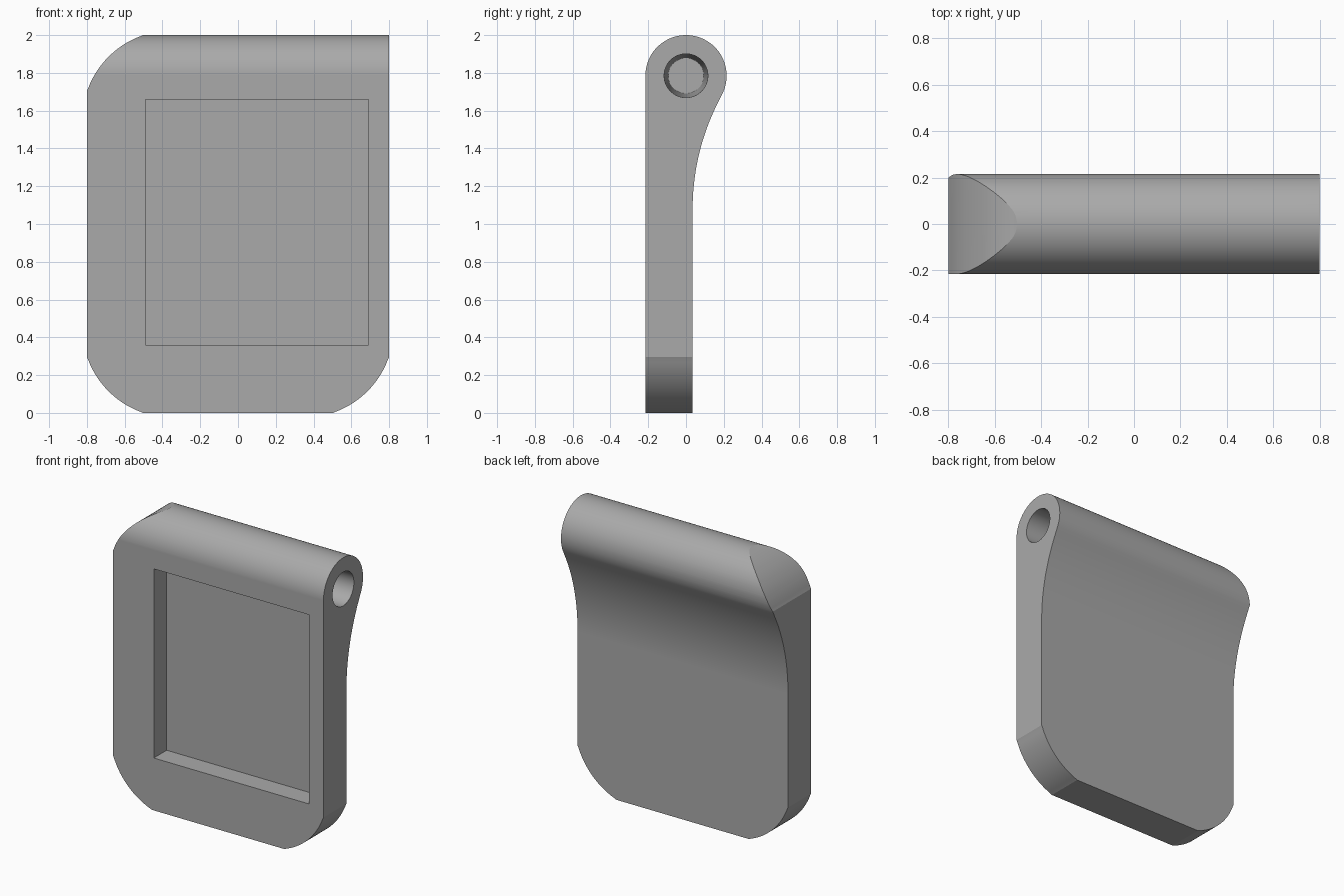
import bpy
from math import atan2, cos, sin, pi, hypot, radians

cube = bpy.data.objects.get("Cube")
if cube:
    bpy.data.objects.remove(cube, do_unlink=True)

grey = bpy.data.materials.new("plain grey")
grey.use_nodes = True
colour = (0.4, 0.4, 0.4, 1)
grey.diffuse_color = colour
grey.node_tree.nodes["Principled BSDF"].inputs["Base Color"].default_value = colour


def arc(cx, cz, r, start, end, steps):
    """Points along an arc, both ends included."""
    return [(cx + r * cos(start + (end - start) * i / steps),
             cz + r * sin(start + (end - start) * i / steps)) for i in range(steps + 1)]


def loft(name, first, second):
    """Solid between two matching rings of 3D points."""
    n = len(first)
    faces = [tuple(range(n)), tuple(range(2 * n - 1, n - 1, -1))]
    faces += [(i, i + n, (i + 1) % n + n, (i + 1) % n) for i in range(n)]
    mesh = bpy.data.meshes.new(name)
    mesh.from_pydata(first + second, [], faces)
    mesh.materials.append(grey)
    obj = bpy.data.objects.new(name, mesh)
    bpy.context.collection.objects.link(obj)
    # make the normals point outwards
    bpy.context.view_layer.objects.active = obj
    bpy.ops.object.mode_set(mode='EDIT')
    bpy.ops.mesh.select_all(action='SELECT')
    bpy.ops.mesh.normals_make_consistent(inside=False)
    bpy.ops.object.mode_set(mode='OBJECT')
    return obj


def along_x(points, x):
    return [(x, y, z) for y, z in points]


def along_y(points, y):
    return [(x, y, z) for x, z in points]


# Side profile: flat front, round barrel on top, concave sweep down the back
barrel_z, barrel_r, back_y, sweep_z, sweep_r = 1.785, 0.215, 0.035, 1.08, 1.247
sweep_y = back_y + sweep_r
tangent = atan2(sweep_z - barrel_z, sweep_y)
profile = [(back_y, 0), (-barrel_r, 0)]
profile += arc(0, barrel_z, barrel_r, pi, tangent, 64)
profile += arc(sweep_y, sweep_z, sweep_r, pi + tangent, pi, 24)[1:]
body = loft("body", along_x(profile, -0.8), along_x(profile, 0.8))

# Front outline: three rounded corners, the top left-hand one of the barrel side square
offset, cut = 0.45, 0.3
radius = hypot(offset, offset - cut)
lean = atan2(offset - cut, offset)


def corner(sx, sz, quarter):
    cx, cz = sx * (0.8 - offset), 1 + sz * (1 - offset)
    start = quarter * pi / 2
    return arc(cx, cz, radius, start + lean, start + pi / 2 - lean, 24)


outline = [(0.8, 2.0)] + corner(-1, 1, 1) + corner(-1, -1, 2) + corner(1, -1, 3)
# the straight edges overshoot slightly so that only the corners cut
grow = 0.002
outline = [(x + grow * (1 if x > 0.799 else -1 if x < -0.799 else 0),
            z + grow * (1 if z > 1.999 else -1 if z < 0.001 else 0)) for x, z in outline]
corner_cutter = loft("corner_cutter", along_y(outline, -0.5), along_y(outline, 0.5))

# Rectangular pocket in the front
pocket = [(-0.49, 0.36), (0.69, 0.36), (0.69, 1.66), (-0.49, 1.66)]
pocket_cutter = loft("pocket_cutter", along_y(pocket, -0.4), along_y(pocket, -barrel_r + 0.14))

# Tapered blind hole in the end of the barrel
hole_cutter = loft("hole_cutter",
                   along_x(arc(0, barrel_z, 0.116, 0, 2 * pi, 48)[:-1], 0.801),
                   along_x(arc(0, barrel_z, 0.094, 0, 2 * pi, 48)[:-1], -0.35))

bpy.ops.object.select_all(action='DESELECT')
bpy.context.view_layer.objects.active = body
body.select_set(True)
for cutter, operation in ((corner_cutter, 'INTERSECT'), (pocket_cutter, 'DIFFERENCE'),
                          (hole_cutter, 'DIFFERENCE')):
    mod = body.modifiers.new(cutter.name, 'BOOLEAN')
    mod.object, mod.operation, mod.solver = cutter, operation, 'EXACT'
    bpy.ops.object.modifier_apply(modifier=mod.name)
    bpy.data.objects.remove(cutter, do_unlink=True)

# Smooth the curves, keep the edges crisp and the flats flat
bpy.ops.object.shade_smooth_by_angle(angle=radians(14))
weighted = body.modifiers.new("flat_faces", 'WEIGHTED_NORMAL')
weighted.keep_sharp = True
